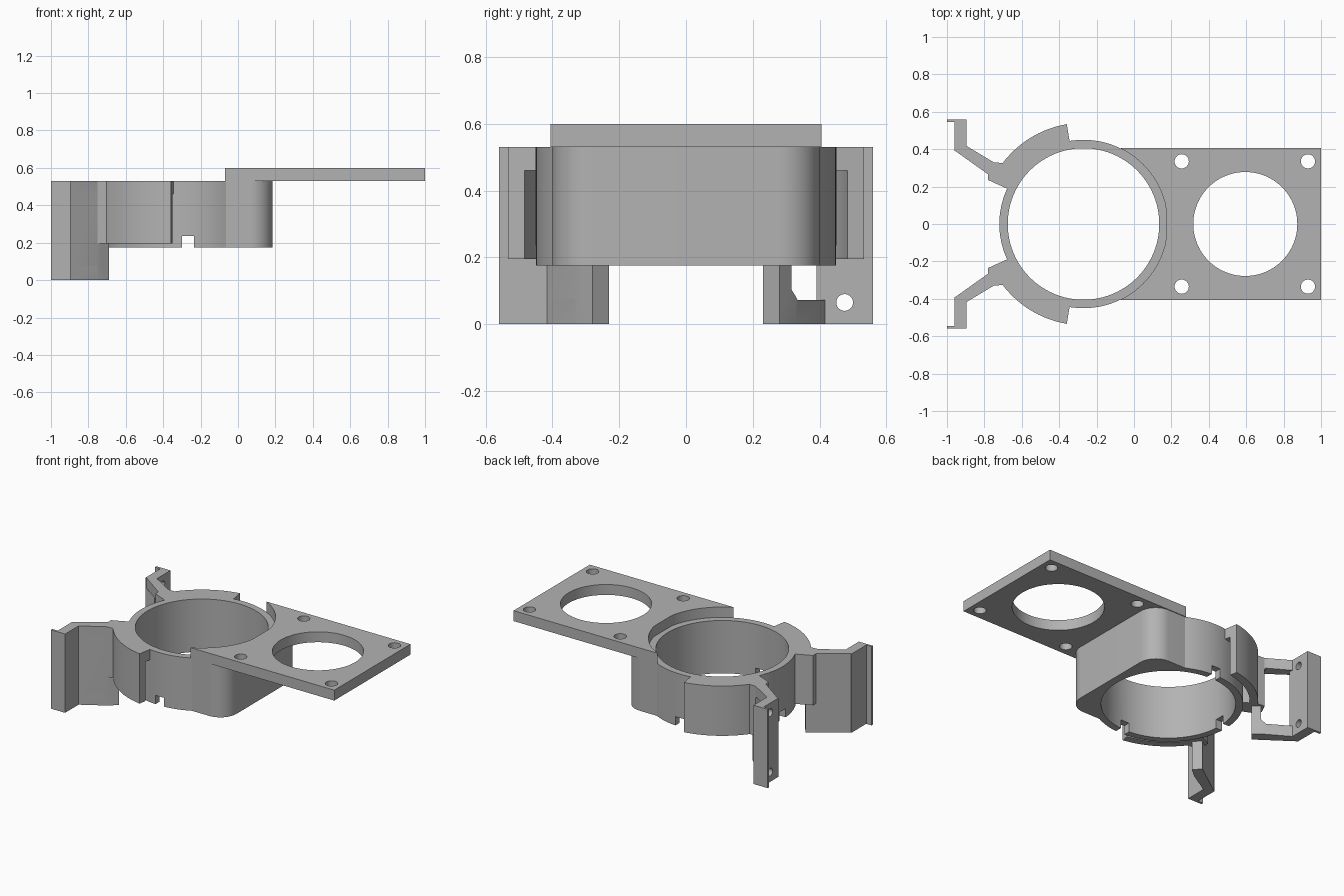
import bpy, bmesh, math
from mathutils import Matrix

if "Cube" in bpy.data.objects:
    bpy.data.objects.remove(bpy.data.objects["Cube"])

CX = -0.27                       # ring axis
R_IN, R_OUT, R_CLIP = 0.405, 0.45, 0.541
Z0, Z1, Z2 = 0.175, 0.53, 0.60   # ring bottom, ring top, plate top

grey = bpy.data.materials.new("light_grey")
grey.diffuse_color = (0.45, 0.45, 0.45, 1)
grey.use_nodes = True
grey.node_tree.nodes["Principled BSDF"].inputs["Base Color"].default_value = grey.diffuse_color


def prism(name, pts, z0, z1, matrix=None):
    """Extrude a flat outline from z0 to z1."""
    bm = bmesh.new()
    low = bm.faces.new([bm.verts.new((x, y, z0)) for x, y in pts])
    top = bmesh.ops.extrude_face_region(bm, geom=[low])["geom"]
    bmesh.ops.translate(bm, vec=(0, 0, z1 - z0),
                        verts=[v for v in top if isinstance(v, bmesh.types.BMVert)])
    if matrix:
        bm.transform(matrix)
    bmesh.ops.recalc_face_normals(bm, faces=bm.faces)
    me = bpy.data.meshes.new(name)
    bm.to_mesh(me)
    bm.free()
    me.materials.append(grey)
    ob = bpy.data.objects.new(name, me)
    bpy.context.collection.objects.link(ob)
    return ob


def arc(cx, cy, r, a0, a1, n):
    return [(cx + r * math.cos(math.radians(a0 + (a1 - a0) * i / n)),
             cy + r * math.sin(math.radians(a0 + (a1 - a0) * i / n))) for i in range(n + 1)]


def circle(cx, cy, r, n=96):
    return arc(cx, cy, r, 0, 360, n)[:-1]


def box(x0, x1, y0, y1):
    return [(x0, y0), (x1, y0), (x1, y1), (x0, y1)]


def cut(ob, cutters):
    """Subtract the cutters, then remove them."""
    for c in cutters:
        m = ob.modifiers.new("cut", 'BOOLEAN')
        m.operation, m.solver, m.object = 'DIFFERENCE', 'EXACT', c
    bpy.context.view_layer.update()
    dg = bpy.context.evaluated_depsgraph_get()
    me = bpy.data.meshes.new_from_object(ob.evaluated_get(dg))
    ob.modifiers.clear()
    ob.data = me
    for c in cutters:
        bpy.data.objects.remove(c)


def flip(pts, s):
    return [(x, y * s) for x, y in pts]


# Ring body: round on the left, squared off with rounded corners under the plate
a = math.degrees(math.asin(0.40 / R_OUT))
outline = (arc(CX, 0, R_OUT, a, 360 - a, 80)
           + arc(0.065, -0.28, 0.12, -90, 0, 12)
           + arc(0.065, 0.28, 0.12, 0, 90, 12))
ring = prism("ring_body", outline, Z0, Z1)
cut(ring, [prism("bore", circle(CX, 0, R_IN), 0, 1),
           prism("side_notches", box(-0.30, -0.235, -0.6, 0.6), 0.1, 0.235),
           prism("rear_notch", box(-0.8, -0.5, -0.033, 0.033), 0.1, 0.235)])

# Fan plate with one large opening, four screw holes and a relief around the ring
plate = prism("fan_plate", box(-0.07, 1.0, -0.405, 0.405), Z1, Z2)
relief = [(min(x, 0.17), y) for x, y in circle(CX, 0, R_OUT)
          if x < 0.17 or abs(y) > 0.07]
cut(plate, [prism("relief", relief, 0.4, 0.8),
            prism("opening", circle(0.595, 0, 0.278), 0.4, 0.8)]
    + [prism("screw", circle(x, y, 0.038, 32), 0.4, 0.8)
       for x in (0.255, 0.93) for y in (-0.335, 0.335)])

for s, side in ((1, "back"), (-1, "front")):
    # Curved clip: outer skin and top bridge leave a slot beside the ring
    def sector(r0, r1):
        return flip(arc(CX, 0, r0, 99.5, 144, 24) + arc(CX, 0, r1, 144, 99.5, 24), s)
    prism(side + "_clip_skin", sector(0.49, R_CLIP), 0.195, Z1)
    prism(side + "_clip_bridge", sector(R_OUT - 0.005, 0.492), 0.46, Z1)

    # Root block joining ring, clip and arm
    prism(side + "_arm_root", flip([(-0.78, 0.27), (-0.78, 0.235), (-0.68, 0.19), (-0.655, 0.20),
                                    (-0.61, 0.275), (-0.695, 0.325), (-0.75, 0.33)], s),
          0.195, Z1)

    # Slanted arm with a chamfered window, leaving an upper and a lower bar
    arm = prism(side + "_arm", flip([(-0.955, 0.39), (-0.73, 0.23), (-0.69, 0.28),
                                     (-0.75, 0.33), (-0.897, 0.418)], s), 0, Z1)
    window = [(-0.1, 0.073), (0.155, 0.073), (0.185, 0.105),
              (0.185, 0.43), (0.155, 0.46), (-0.1, 0.46)]
    place = (Matrix.Scale(s, 4, (0, 1, 0)) @ Matrix.Translation((-0.9, 0.395, 0))
             @ Matrix.Rotation(math.radians(-31), 4, 'Z')
             @ Matrix.Rotation(math.radians(90), 4, 'X'))
    cut(arm, [prism("window", window, -0.2, 0.2, place)])

    # Mounting flange with a thin end lip and two screw holes
    flange = prism(side + "_mount_flange",
                   flip([(-0.96, 0.39), (-0.895, 0.39), (-0.895, 0.56), (-1.0, 0.56),
                         (-1.0, 0.545), (-0.96, 0.545)], s), 0, Z1)
    along_x = Matrix.Rotation(math.radians(90), 4, 'Y')
    cut(flange, [prism("screw", circle(-z, 0.475 * s, 0.025, 32), -1.1, -0.8, along_x)
                 for z in (0.065, 0.465)])

# Smooth round walls, crisp edges
bpy.ops.object.select_all(action='SELECT')
bpy.context.view_layer.objects.active = ring
bpy.ops.object.shade_smooth_by_angle(angle=math.radians(25))
